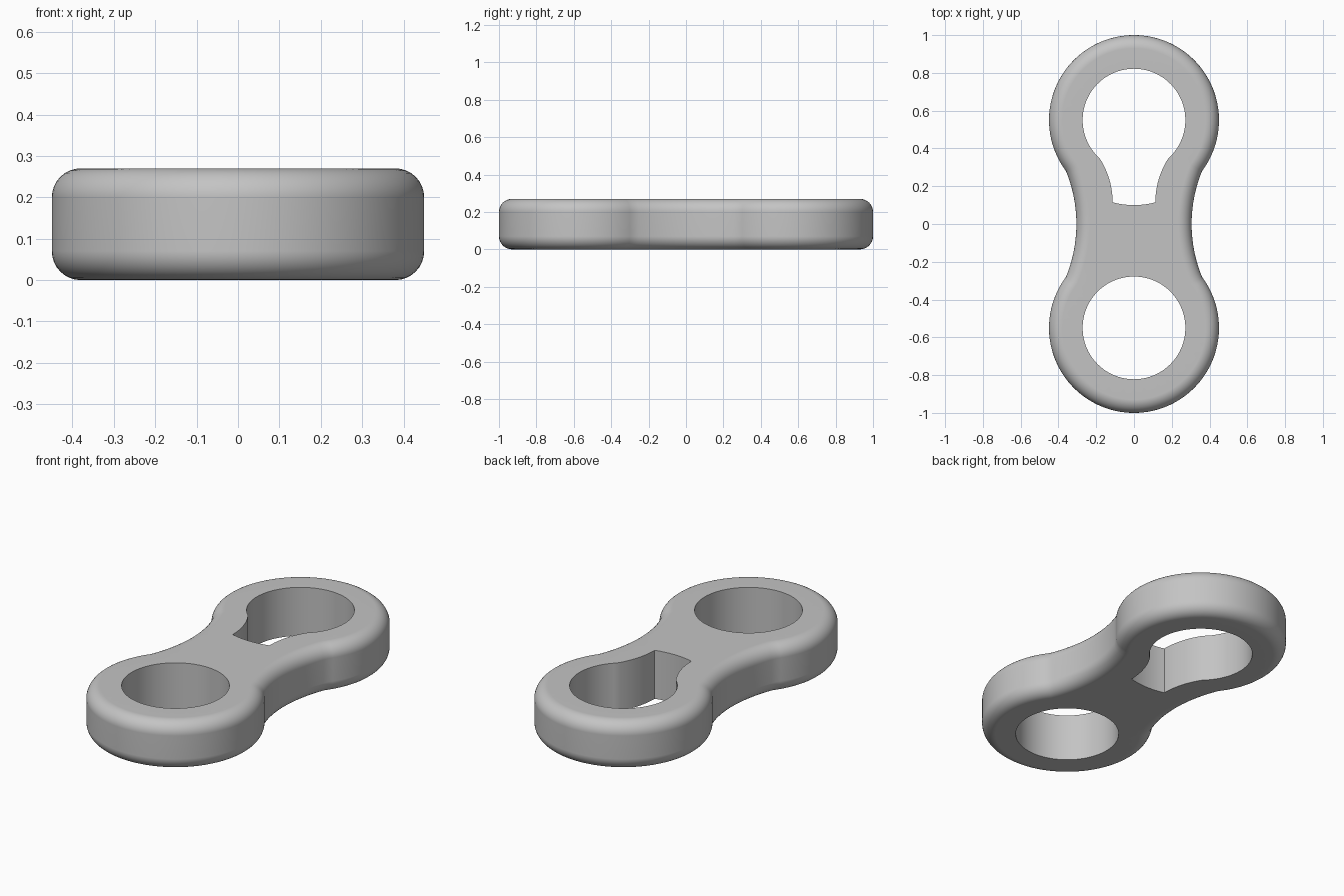
import bpy
import bmesh
from math import sin, cos, pi, acos, atan2, hypot

cube = bpy.data.objects.get("Cube")
if cube:
    bpy.data.objects.remove(cube, do_unlink=True)

HEIGHT, FILLET = 0.27, 0.07
LOBE_Y, LOBE_R, HOLE_R = 0.55, 0.45, 0.272
WAIST_X, WAIST_R = 1.045, 0.74
SLOT_X, SLOT_Y, SLOT_R = 0.113, 0.115, 0.428


def arc(cx, cy, r, a0, a1, n):
    return [(cx + r * cos(a0 + (a1 - a0) * i / n),
             cy + r * sin(a0 + (a1 - a0) * i / n)) for i in range(n + 1)]


def meeting_angle(r1, r2, dx, dy, side):
    """Angle on the first circle where it meets a second one offset by dx, dy."""
    d = hypot(dx, dy)
    return atan2(dy, dx) + side * acos((d * d + r1 * r1 - r2 * r2) / (2 * d * r1))


def outline(inset):
    """Outer figure-eight outline, moved inwards."""
    r1, r2 = LOBE_R - inset, WAIST_R + inset
    a = meeting_angle(r1, r2, WAIST_X, -LOBE_Y, -1)
    x, y = r1 * cos(a), LOBE_Y + r1 * sin(a)
    b = atan2(y, x - WAIST_X)
    quarter = arc(WAIST_X, 0, r2, pi, b, 10)[:-1] + arc(0, LOBE_Y, r1, a, pi / 2, 40)
    half = quarter + [(-x, y) for x, y in quarter[-2::-1]]
    return half + [(-x, -y) for x, y in half[1:-1]]


def keyhole():
    """Round hole opening into a flared slot."""
    cx = SLOT_X + SLOT_R
    a = meeting_angle(HOLE_R, SLOT_R, cx, SLOT_Y - LOBE_Y, -1)
    x, y = HOLE_R * cos(a), LOBE_Y + HOLE_R * sin(a)
    b = atan2(y - SLOT_Y, x - cx)
    right = (arc(0, LOBE_Y, LOBE_R, -pi / 2, atan2(SLOT_Y - LOBE_Y, SLOT_X), 4)[:-1]
             + arc(cx, SLOT_Y, SLOT_R, pi, b, 12)[:-1]
             + arc(0, LOBE_Y, HOLE_R, a, pi / 2, 36))
    return right + [(-x, y) for x, y in right[-2:0:-1]]


def loft(bm, rings):
    """Skin stacked rings; return the edges of the first and last ring."""
    loops = [[bm.verts.new((x, y, z)) for x, y in pts] for pts, z in rings]
    n = len(loops[0])
    for low, high in zip(loops, loops[1:]):
        for i in range(n):
            j = (i + 1) % n
            bm.faces.new((low[i], low[j], high[j], high[i]))
    return [[bm.edges.get((v[i], v[(i + 1) % n])) for i in range(n)]
            for v in (loops[0], loops[-1])]


bm = bmesh.new()

# Rounded outer wall
steps = 8
lower = [(FILLET * (1 - sin(pi / 2 * i / steps)),
          FILLET * (1 - cos(pi / 2 * i / steps))) for i in range(steps + 1)]
section = lower + [(d, HEIGHT - z) for d, z in reversed(lower)]
walls = [loft(bm, [(outline(d), z) for d, z in section])]

# Straight hole walls
for hole in (keyhole(), arc(0, -LOBE_Y, HOLE_R, 0, 2 * pi, 80)[:-1]):
    walls.append(loft(bm, [(hole, 0), (hole, HEIGHT)]))

# Flat bottom and top
for end in (0, 1):
    bmesh.ops.triangle_fill(bm, use_beauty=True,
                            edges=[e for w in walls for e in w[end]])
bmesh.ops.recalc_face_normals(bm, faces=bm.faces)

mesh = bpy.data.meshes.new("link_plate")
bm.to_mesh(mesh)
bm.free()
plate = bpy.data.objects.new("link_plate", mesh)
bpy.context.collection.objects.link(plate)

# Plain grey
grey = bpy.data.materials.new("plain_grey")
grey.use_nodes = True
colour = (0.55, 0.55, 0.55, 1)
grey.diffuse_color = colour
grey.node_tree.nodes["Principled BSDF"].inputs["Base Color"].default_value = colour
mesh.materials.append(grey)

# Smooth shading with crisp hole rims
bpy.ops.object.select_all(action="DESELECT")
plate.select_set(True)
bpy.context.view_layer.objects.active = plate
bpy.ops.object.shade_smooth_by_angle(angle=pi / 6)
weighted = plate.modifiers.new("even_shading", "WEIGHTED_NORMAL")
weighted.keep_sharp = True
